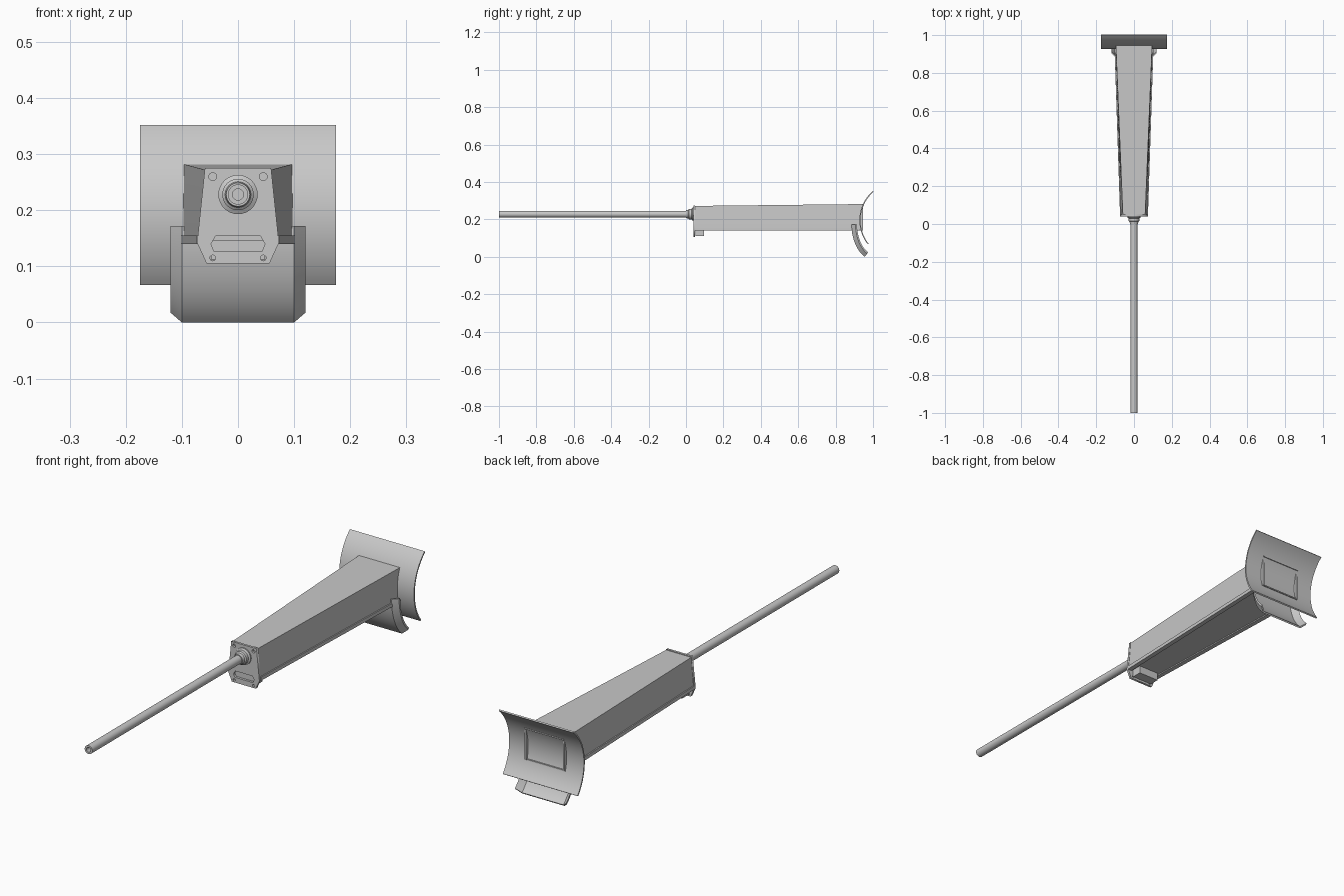
import bpy, bmesh, math

if "Cube" in bpy.data.objects:
    bpy.data.objects.remove(bpy.data.objects["Cube"])

gray = bpy.data.materials.new("plain_gray")
gray.diffuse_color = (0.58, 0.58, 0.58, 1)
gray.use_nodes = True
gray.node_tree.nodes["Principled BSDF"].inputs["Base Color"].default_value = gray.diffuse_color


def finish(ob, smooth=False):
    ob.data.materials.clear()
    ob.data.materials.append(gray)
    bpy.ops.object.select_all(action='DESELECT')
    ob.select_set(True)
    bpy.context.view_layer.objects.active = ob
    if smooth:
        bpy.ops.object.shade_smooth_by_angle(angle=math.radians(30))
    return ob


def loft(name, rings, smooth=False, caps=True, closed=True):
    """Skin equal-length rings of points, optionally capped."""
    bm = bmesh.new()
    vr = [[bm.verts.new(p) for p in r] for r in rings]
    n = len(rings[0])
    for a, b in zip(vr, vr[1:]):
        for i in range(n if closed else n - 1):
            j = (i + 1) % n
            bm.faces.new((a[i], a[j], b[j], b[i]))
    if caps:
        bm.faces.new(vr[0])
        bm.faces.new(vr[-1])
    bmesh.ops.recalc_face_normals(bm, faces=bm.faces[:])
    me = bpy.data.meshes.new(name)
    bm.to_mesh(me)
    bm.free()
    ob = bpy.data.objects.new(name, me)
    bpy.context.collection.objects.link(ob)
    return finish(ob, smooth)


def box(name, x0, x1, y0, y1, z0, z1):
    return loft(name, [[(x0, y, z0), (x1, y, z0), (x1, y, z1), (x0, y, z1)]
                       for y in (y0, y1)])


def lathe(name, profile, zc, n=32):
    """Revolve closed (y, radius) profile about the y direction at height zc."""
    rings = []
    for i in range(n + 1):
        a = 2 * math.pi * i / n
        rings.append([(r * math.cos(a), y, zc + r * math.sin(a)) for y, r in profile])
    ob = loft(name, rings, caps=False)
    bm = bmesh.new()
    bm.from_mesh(ob.data)
    bmesh.ops.remove_doubles(bm, verts=bm.verts[:], dist=1e-5)
    bmesh.ops.recalc_face_normals(bm, faces=bm.faces[:])
    bm.to_mesh(ob.data)
    bm.free()
    return finish(ob, True)


# Curved shield plate across the rear
CY, CZ, R, T = 1.134, 0.195, 0.207, 0.006


def arc_y(z, r=R):
    return CY - math.sqrt(r * r - (z - CZ) ** 2)


a0, a1 = math.asin((0.067 - CZ) / R), math.asin((0.352 - CZ) / R)
angles = [a0 + (a1 - a0) * i / 24 for i in range(25)]
section = [(CY - R * math.cos(a), CZ + R * math.sin(a)) for a in angles]
section += [(CY - (R - T) * math.cos(a), CZ + (R - T) * math.sin(a)) for a in reversed(angles)]
loft("rear_shield", [[(x, y, z) for y, z in section] for x in (-0.175, 0.175)], True)

# Tapered body whose rear end follows the shield curve
levels = []
for i in range(13):
    t = i / 12
    zf, zb = 0.145 + 0.127 * t, 0.145 + 0.137 * t
    wf, wb = 0.070 - 0.011 * t, 0.098 - 0.002 * t
    yb = arc_y(zb) + 0.002
    levels.append([(-wf, 0.048, zf), (wf, 0.048, zf), (wb, yb, zb), (-wb, yb, zb)])
loft("body", levels)

# Side rails along the lower edges, and wall ends that show behind the shield
for s, side in ((-1, "left"), (1, "right")):
    loft(side + "_rail", [[(s * (w - 0.02), y, 0.140), (s * w, y, 0.140),
                           (s * w, y, 0.155), (s * (w - 0.02), y, 0.155)]
                          for y, w in ((0.048, 0.074), (0.93, 0.103))])
    x = sorted((s * 0.086, s * 0.094))
    box(side + "_wall_end", x[0], x[1], 0.90, 0.946, 0.142, 0.280)
box("upper_wall_end", -0.094, 0.094, 0.94, 0.953, 0.274, 0.279)
box("lower_wall_end", -0.094, 0.094, 0.93, 0.945, 0.140, 0.145)


# Front plate with a slot and four bolt holes
def circle(x, z, r, n=16):
    return [(x + r * math.cos(2 * math.pi * i / n), z + r * math.sin(2 * math.pi * i / n))
            for i in range(n)]


def mirror(half):
    return half + [(-x, z) for x, z in reversed(half)]


loops = [mirror([(0.059, 0.275), (0.073, 0.142), (0.056, 0.105)]),
         mirror([(0.040, 0.154), (0.048, 0.140), (0.043, 0.127)])]
for s in (-1, 1):
    loops += [circle(s * 0.045, 0.260, 0.007), circle(s * 0.045, 0.115, 0.005)]
cu = bpy.data.curves.new("front_plate", 'CURVE')
cu.dimensions = '2D'
cu.fill_mode = 'BOTH'
cu.extrude = 0.005
for pts in loops:
    sp = cu.splines.new('POLY')
    sp.points.add(len(pts) - 1)
    for p, (x, z) in zip(sp.points, pts):
        p.co = (x, z, 0, 1)
    sp.use_cyclic_u = True
plate = bpy.data.objects.new("front_plate", cu)
bpy.context.collection.objects.link(plate)
plate.rotation_euler = (math.pi / 2, 0, 0)
plate.location = (0, 0.044, 0)
plate.select_set(True)
bpy.ops.object.select_all(action='DESELECT')
plate.select_set(True)
bpy.context.view_layer.objects.active = plate
bpy.ops.object.convert(target='MESH')
finish(bpy.context.view_layer.objects.active)

# Catch block under the front of the body
box("front_catch", -0.048, 0.048, 0.052, 0.095, 0.112, 0.146)

# Hollow rod and its stepped collar
lathe("rod", [(-1.0, 0.010), (-1.0, 0.018), (0.045, 0.018), (0.045, 0.010)], 0.228)
lathe("collar", [(0.0, 0.016), (0.0, 0.021), (0.012, 0.023), (0.016, 0.028),
                 (0.030, 0.028), (0.034, 0.035), (0.042, 0.035), (0.042, 0.016)], 0.228)

# Curved lower guard with swept-back side wings
ctrl = [(0.884, 0.172), (0.884, 0.13), (0.898, 0.045), (0.955, 0.0)]
rings = []
for i in range(17):
    t = i / 16
    u = 1 - t
    k = (u ** 3, 3 * u * u * t, 3 * u * t * t, t ** 3)
    d = (u * u, 2 * u * t, t * t)
    y, z = (sum(w * c[j] for w, c in zip(k, ctrl)) for j in (0, 1))
    dy, dz = (sum(w * (ctrl[q + 1][j] - ctrl[q][j]) for q, w in enumerate(d)) for j in (0, 1))
    m = math.hypot(dy, dz)
    ny, nz = -dz / m, dy / m

    def at(x, off):
        return (x, y + ny * off, z + nz * off)
    rings.append([at(-0.12, 0.022), at(-0.10, 0), at(0.10, 0), at(0.12, 0.022),
                  at(0.12, 0.030), at(0.097, 0.007), at(-0.097, 0.007), at(-0.12, 0.030)])
loft("lower_guard", rings, True)
